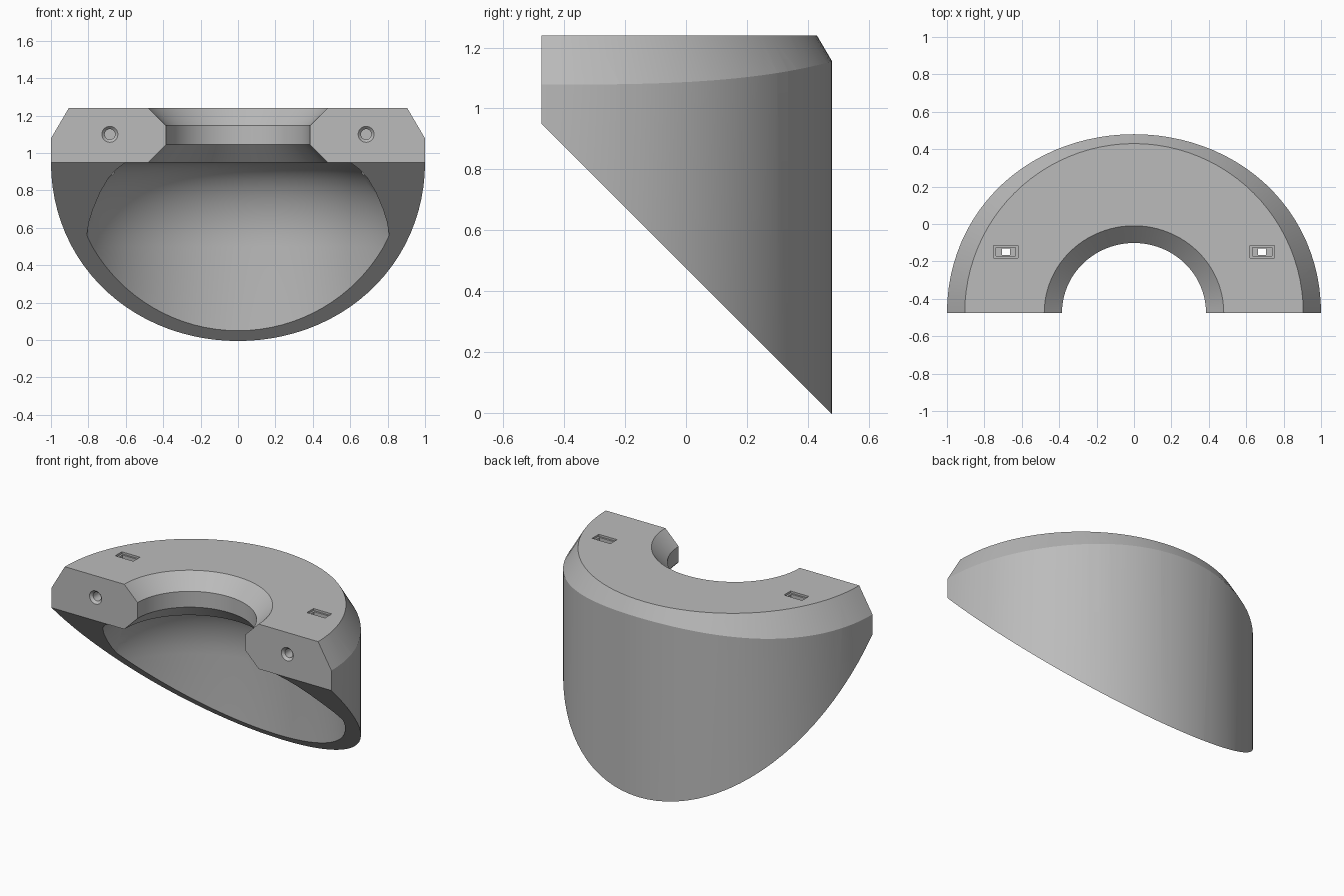
import bpy, bmesh, math

cube = bpy.data.objects.get("Cube")
if cube:
    bpy.data.objects.remove(cube, do_unlink=True)

FRONT = -0.475          # flat mating face, also the axis of the round shapes
TOP = 1.24
SEGMENTS = 96

grey = bpy.data.materials.new("mid grey")
grey.use_nodes = True
colour = (0.50, 0.50, 0.50, 1)
grey.diffuse_color = colour
grey.node_tree.nodes["Principled BSDF"].inputs["Base Color"].default_value = colour


def finish(name, bm):
    bmesh.ops.recalc_face_normals(bm, faces=bm.faces)
    mesh = bpy.data.meshes.new(name)
    bm.to_mesh(mesh)
    bm.free()
    mesh.materials.append(grey)
    obj = bpy.data.objects.new(name, mesh)
    bpy.context.collection.objects.link(obj)
    return obj


def lathe(name, profile, steps=SEGMENTS, flatten=0.0, scale_y=1.0):
    """Closed solid about z from (radius, height) points; flatten pulls in the back."""
    bm = bmesh.new()
    rings = []
    for radius, z in profile:
        ring = []
        for i in range(steps):
            a = 2 * math.pi * i / steps
            r = radius * (1 - flatten * abs(math.sin(a)) ** 3)
            ring.append(bm.verts.new((r * math.cos(a), r * scale_y * math.sin(a), z)))
        rings.append(ring)
    for low, high in zip(rings, rings[1:]):
        for i in range(steps):
            j = (i + 1) % steps
            bm.faces.new((low[i], low[j], high[j], high[i]))
    bm.faces.new(rings[0][::-1])
    bm.faces.new(rings[-1])
    return finish(name, bm)


def box(name, centre, size):
    bm = bmesh.new()
    bmesh.ops.create_cube(bm, size=1)
    for v in bm.verts:
        v.co = [c + k * s for c, k, s in zip(centre, v.co, size)]
    return finish(name, bm)


def prism(name, corners, direction):
    """Extrude a flat outline of 3D corners along a direction."""
    bm = bmesh.new()
    face = bm.faces.new([bm.verts.new(c) for c in corners])
    new = bmesh.ops.extrude_face_region(bm, geom=[face])["geom"]
    moved = [g for g in new if isinstance(g, bmesh.types.BMVert)]
    bmesh.ops.translate(bm, verts=moved, vec=direction)
    return finish(name, bm)


def apply_boolean(target, cutter, operation="DIFFERENCE"):
    bpy.context.view_layer.update()
    mod = target.modifiers.new("cut", "BOOLEAN")
    mod.operation = operation
    mod.solver = "EXACT"
    mod.object = cutter
    bpy.context.view_layer.objects.active = target
    bpy.ops.object.modifier_apply(modifier=mod.name)
    bpy.data.objects.remove(cutter, do_unlink=True)


# Outer wall with a slightly flattened back, trimmed by a cone for the top chamfer
body = lathe("half_collar_shroud", [(1.0, -0.1), (1.0, TOP)], flatten=0.045)
body.location.y = FRONT
cone = lathe("top_chamfer_trim", [(1.3, -0.2), (1.3, 0.568), (0.905, TOP)])
cone.location.y = FRONT
apply_boolean(body, cone, "INTERSECT")

# Domed hollow, narrowed at the sides by an arched tunnel running front to back
dome = [(0.9, -0.3)]
for i in range(13):
    a = math.pi / 2 * i / 12
    dome.append((0.6 + 0.3 * math.cos(a), 0.5 + 0.45 * math.sin(a)))
hollow = lathe("hollow_cutter", dome)
hollow.location.y = FRONT
arch = [(0.83, -0.5), (0.83, 0.45), (0.81, 0.55), (0.797, 0.63), (0.775, 0.70),
        (0.737, 0.79), (0.69, 0.87), (0.65, 0.913), (0.60, 0.95), (0.60, 1.1)]
outline = arch + [(-x, z) for x, z in reversed(arch)]
tunnel = prism("arch_trim", [(x, -2, z) for x, z in outline], (0, 4, 0))
apply_boolean(hollow, tunnel, "INTERSECT")
apply_boolean(body, hollow)

# Neck opening, chamfered above and below
neck = lathe("neck_cutter", [
    (0.53, 0.90), (0.48, 0.95), (0.385, 1.045), (0.385, 1.147), (0.48, TOP),
    (0.53, 1.29)], scale_y=0.97)
neck.location.y = FRONT
apply_boolean(body, neck)

# Flat front face and sloping underside
side = [(FRONT, 1.5), (FRONT, 0.95), (0.575, -0.1), (0.575, -0.4), (-2, -0.4), (-2, 1.5)]
apply_boolean(body, prism("front_cutter", [(-1.5, y, z) for y, z in side], (3, 0, 0)))

# Nut pockets from the top with a small through hole, and screw holes from the front
for sign in (-1, 1):
    x, y, z = sign * 0.685, -0.148, 1.10
    apply_boolean(body, box("pocket_rim_cutter", (x, y, TOP), (0.13, 0.068, 0.026)))
    apply_boolean(body, box("pocket_cutter", (x, y, 1.16), (0.105, 0.045, 0.22)))
    apply_boolean(body, box("drain_cutter", (x, y, 0.9), (0.042, 0.036, 0.5)))
    screw = lathe("screw_cutter", [
        (0.043, -0.02), (0.043, 0.0), (0.028, 0.015), (0.028, y - FRONT)], steps=24)
    screw.rotation_euler.x = -math.pi / 2
    screw.location = (x, FRONT, z)
    apply_boolean(body, screw)

bpy.ops.object.select_all(action="DESELECT")
body.select_set(True)
bpy.context.view_layer.objects.active = body
bpy.ops.object.shade_smooth_by_angle(angle=math.radians(25))
